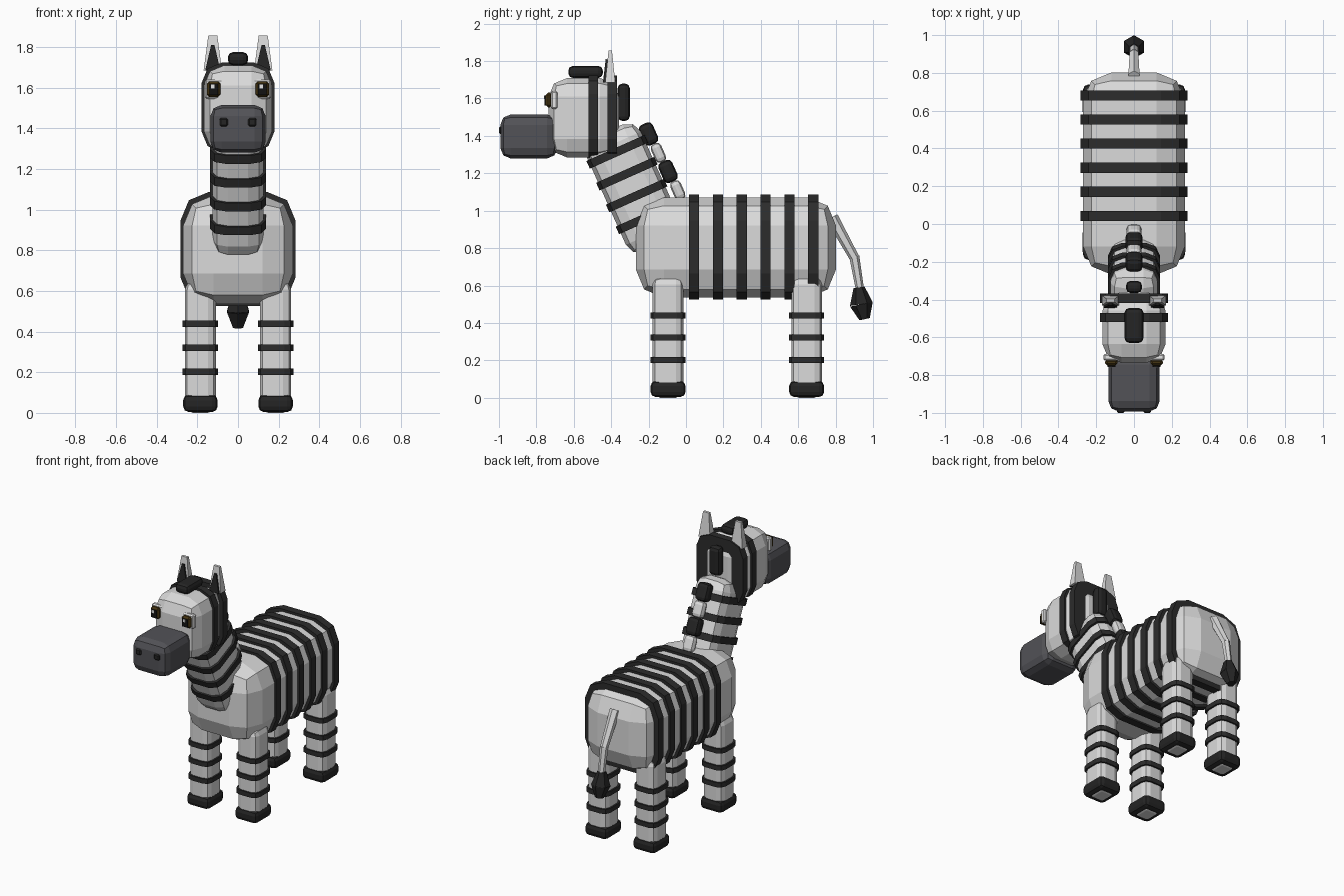
import bpy, bmesh
from math import pi, sin, cos
from mathutils import Vector, Matrix

if "Cube" in bpy.data.objects:
    bpy.data.objects.remove(bpy.data.objects["Cube"], do_unlink=True)


def material(name, *rgb):
    m = bpy.data.materials.new(name)
    m.use_nodes = True
    color = (*rgb, 1)
    m.diffuse_color = color
    bsdf = next(n for n in m.node_tree.nodes if n.type == 'BSDF_PRINCIPLED')
    bsdf.inputs["Base Color"].default_value = color
    return m


COAT = material("pale coat", .71, .71, .71)
STRIPE = material("stripe black", .025, .025, .025)
HOOF = material("hoof black", .018, .018, .018)
MUZZLE = material("muzzle grey", .085, .085, .095)
WHITE = material("eye white", .88, .88, .88)
IRIS = material("iris brown", .06, .035, .006)
PUPIL = material("pupil black", .006, .006, .006)


def finish(bm, name, mat, loc, rot=0):
    """Turn a bmesh into an object tilted about the x axis."""
    bmesh.ops.recalc_face_normals(bm, faces=bm.faces)
    mesh = bpy.data.meshes.new(name)
    bm.to_mesh(mesh)
    bm.free()
    mesh.materials.append(mat)
    ob = bpy.data.objects.new(name, mesh)
    ob.location = loc
    ob.rotation_euler.x = rot
    bpy.context.collection.objects.link(ob)
    return ob


def box(name, mat, loc, size, bevel=0, rot=0, band=None, segments=2):
    """Rounded box; band = axis index rounds only the edges along that axis."""
    bm = bmesh.new()
    bmesh.ops.create_cube(bm, size=1)
    bmesh.ops.scale(bm, vec=size, verts=bm.verts)
    edges = [e for e in bm.edges if band is None
             or abs((e.verts[0].co - e.verts[1].co).normalized()[band]) > .9]
    if bevel:
        bmesh.ops.bevel(bm, geom=edges, offset=bevel, segments=segments,
                        profile=.5, affect='EDGES', clamp_overlap=True)
    return finish(bm, name, mat, loc, rot)


def taper(name, mat, loc, base, top, height, rot=0):
    """Four sided spike; base and top are (x, y) half sizes, loc is its foot."""
    bm = bmesh.new()
    bmesh.ops.create_cube(bm, size=2)
    for v in bm.verts:
        half = top if v.co.z > 0 else base
        v.co = Vector((v.co.x * half[0], v.co.y * half[1],
                       height if v.co.z > 0 else 0))
    return finish(bm, name, mat, loc, rot)


def rod(name, mat, a, b, r1, r2):
    """Six sided tapered rod between two points."""
    a, b = Vector(a), Vector(b)
    d = b - a
    bm = bmesh.new()
    bmesh.ops.create_cone(bm, cap_ends=True, segments=6, radius1=r1, radius2=r2,
                          depth=d.length)
    bmesh.ops.transform(bm, verts=bm.verts,
                        matrix=d.to_track_quat('Z', 'Y').to_matrix().to_4x4())
    return finish(bm, name, mat, (a + b) / 2)


# Body with stripes
box("body", COAT, (0, .267, .803), (.54, 1.07, .535), .15)
for i in range(6):
    box(f"body_stripe_{i + 1}", STRIPE, (0, .043 + .1275 * i, .806),
        (.565, .054, .562), .14, band=1)

# Legs, leg stripes and hooves
for side, x in (("left", .185), ("right", -.185)):
    for end, y in (("front", -.096), ("rear", .645)):
        leg = f"{end}_{side}"
        box(f"{leg}_leg", COAT, (x, y, .323), (.153, .164, .646), .04)
        for i in range(3):
            box(f"{leg}_leg_stripe_{i + 1}", STRIPE, (x, y, .203 + .118 * i),
                (.175, .187, .032), .045, band=2)
        box(f"{leg}_hoof", HOOF, (x, y, .047), (.17, .188, .086), .028)

# Neck, leaning forward
TILT = .42
UP = Vector((0, -sin(TILT), cos(TILT)))
NECK = Vector((0, -.316, 1.198))
box("neck", COAT, NECK - UP * .085, (.25, .32, .67), .075, TILT)
for i in range(4):
    box(f"neck_stripe_{i + 1}", STRIPE, NECK + UP * .128 * (i - 2),
        (.275, .34, .045), .075, TILT, band=2)

# Mane of alternating tufts
for i in range(4):
    dark = i % 2 == 0
    box(f"mane_tuft_{i + 1}", HOOF if dark else COAT,
        (0, -.2 + .052 * i, 1.41 - .1 * i),
        (.09, .08, .12) if dark else (.08, .06, .11), .025, TILT)
box("mane_crest", HOOF, (0, -.333, 1.58), (.085, .065, .2), .025)
box("forelock", HOOF, (0, -.537, 1.742), (.1, .185, .065), .025)

# Head and muzzle
box("head", COAT, (0, -.547, 1.497), (.335, .376, .425), .1)
for i, y in enumerate((-.495, -.394)):
    box(f"head_stripe_{i + 1}", STRIPE, (0, y, 1.503), (.358, .05, .44),
        .1, band=1)
box("muzzle", MUZZLE, (0, -.84, 1.397), (.272, .305, .235), .055)

# Paired face parts
for side, s in (("left", 1), ("right", -1)):
    x = s * .12
    box(f"{side}_nostril", HOOF, (s * .07, -.99, 1.43), (.042, .02, .042),
        .008, segments=1)
    box(f"{side}_eye_white", WHITE, (s * .115, -.705, 1.592),
        (.095, .035, .095), .008, segments=1)
    box(f"{side}_iris", IRIS, (x, -.733, 1.592), (.066, .034, .078),
        .012, segments=1)
    box(f"{side}_pupil", PUPIL, (x, -.75, 1.59), (.042, .012, .054))
    box(f"{side}_eye_glint", WHITE, (x - .005, -.756, 1.606),
        (.018, .006, .02))
    taper(f"{side}_ear", COAT, (s * .124, -.405, 1.685), (.045, .027),
          (.022, .009), .172)
    taper(f"{side}_inner_ear", HOOF, (s * .124, -.432, 1.685), (.037, .012),
          (.008, .005), .125, -.06)

# Tail and its tuft
BEND, END = (0, .905, .74), (0, .93, .58)
rod("tail_upper", COAT, (0, .78, .965), BEND, .034, .026)
rod("tail_lower", COAT, (0, .9, .755), END, .027, .022)
rod("tail_tuft_upper", HOOF, (0, .925, .59), (0, .938, .5), .03, .062)
rod("tail_tuft_lower", HOOF, (0, .938, .5), (0, .955, .42), .062, .028)
